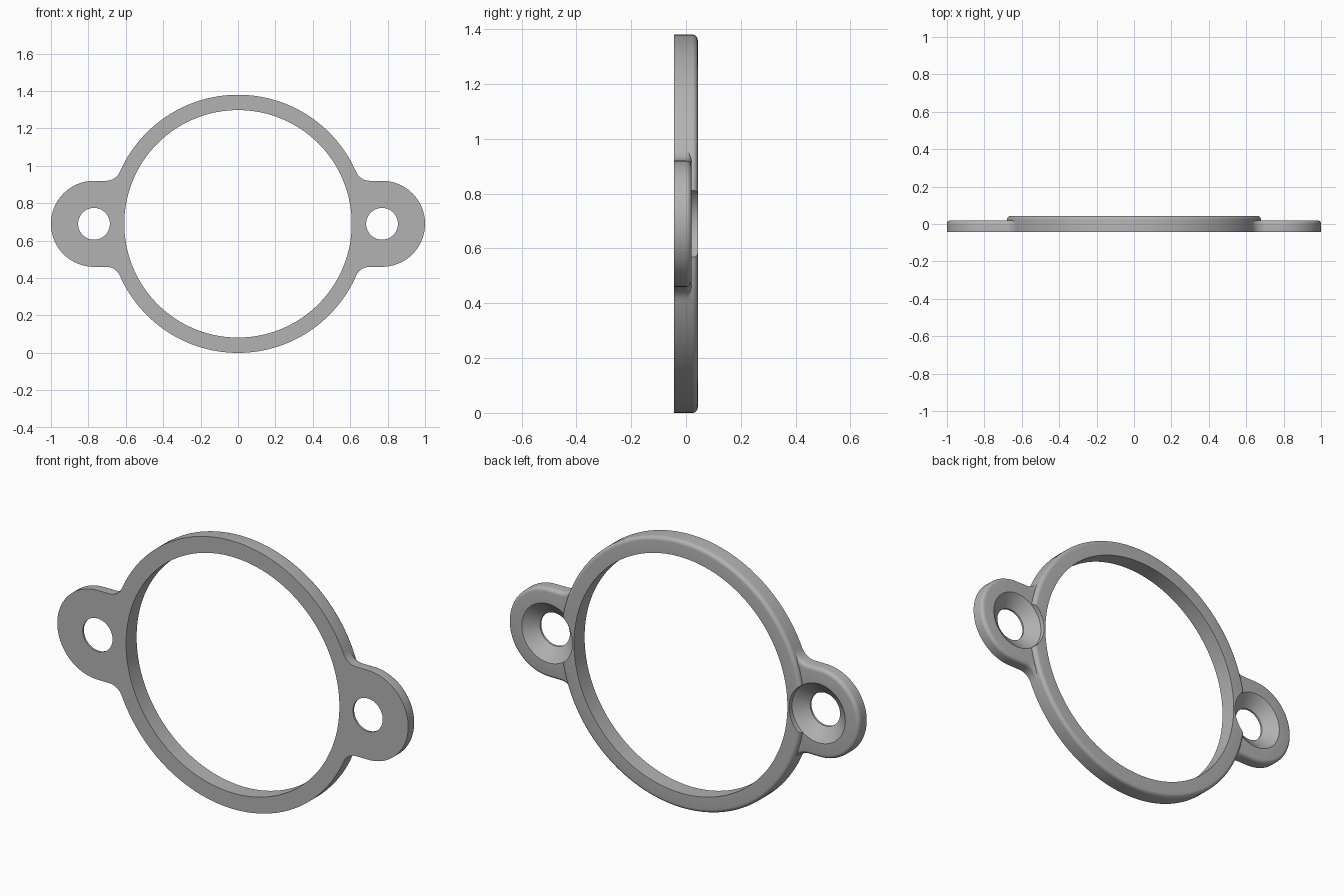
import bpy, bmesh, math
from mathutils import Vector

if "Cube" in bpy.data.objects:
    bpy.data.objects.remove(bpy.data.objects["Cube"], do_unlink=True)

CZ = 0.69                     # height of the ring centre
R_OUT, R_IN = 0.69, 0.608
FRONT, BACK, EAR_BACK = -0.043, 0.043, 0.02
EAR_X, EAR_R, FILLET = 0.77, 0.23, 0.08
ROUND = 0.02

grey = bpy.data.materials.new("plain grey")
grey.use_nodes = True
colour = (0.45, 0.45, 0.45, 1)
grey.diffuse_color = colour
grey.node_tree.nodes["Principled BSDF"].inputs["Base Color"].default_value = colour


def make_object(name, bm):
    bmesh.ops.recalc_face_normals(bm, faces=bm.faces)
    mesh = bpy.data.meshes.new(name)
    bm.to_mesh(mesh)
    bm.free()
    mesh.materials.append(grey)
    obj = bpy.data.objects.new(name, mesh)
    bpy.context.collection.objects.link(obj)
    return obj


def lathe(name, profile, cx, steps):
    """Closed loop of (radius, y) turned about the y axis through (cx, CZ)."""
    bm = bmesh.new()
    rings = []
    for i in range(steps):
        a = math.tau * i / steps
        rings.append([bm.verts.new((cx + r * math.cos(a), y, CZ + r * math.sin(a)))
                      for r, y in profile])
    n = len(profile)
    for i in range(steps):
        p, q = rings[i], rings[(i + 1) % steps]
        for j in range(n):
            k = (j + 1) % n
            bm.faces.new((p[j], p[k], q[k], q[j]))
    bmesh.ops.remove_doubles(bm, verts=bm.verts, dist=1e-6)
    return make_object(name, bm)


def arc(cx, cz, r, start, end, steps):
    return [(cx + r * math.cos(start + (end - start) * i / steps),
             cz + r * math.sin(start + (end - start) * i / steps))
            for i in range(steps + 1)]


def make_ear(name, side):
    # Outline: end arc, fillet into the ring, then back along the ring's middle
    fz = EAR_R + FILLET
    fx = math.sqrt((R_OUT + FILLET) ** 2 - fz ** 2)
    lean = math.atan2(fz, fx)
    upper = arc(EAR_X, 0, EAR_R, 0, math.pi / 2, 24)
    upper += arc(fx, fz, FILLET, -math.pi / 2, lean - math.pi, 12)
    inner = arc(0, 0, 0.65, lean, -lean, 24)
    lower = [(x, -z) for x, z in reversed(upper)][:-1]
    outline = upper + inner + lower
    bm = bmesh.new()
    face = bm.faces.new([bm.verts.new((side * x, FRONT, CZ + z)) for x, z in outline])
    moved = bmesh.ops.extrude_face_region(bm, geom=[face])["geom"]
    verts = [v for v in moved if isinstance(v, bmesh.types.BMVert)]
    bmesh.ops.translate(bm, verts=verts, vec=(0, EAR_BACK - FRONT, 0))
    centre = Vector((0, EAR_BACK, CZ))
    rim = [e for e in bm.edges
           if all(abs(v.co.y - EAR_BACK) < 1e-4 and (v.co - centre).length > R_OUT - 0.001
                  for v in e.verts)]
    bmesh.ops.bevel(bm, geom=rim, offset=ROUND, segments=5, profile=0.5,
                    affect='EDGES', clamp_overlap=True)
    return make_object(name, bm)


def combine(target, tool, operation):
    mod = target.modifiers.new("join", 'BOOLEAN')
    mod.operation, mod.object, mod.solver = operation, tool, 'EXACT'
    graph = bpy.context.evaluated_depsgraph_get()
    mesh = bpy.data.meshes.new_from_object(target.evaluated_get(graph))
    target.modifiers.clear()
    target.data = mesh
    bpy.data.objects.remove(tool, do_unlink=True)


# Ring with a rounded outer back edge
rounded = arc(R_OUT - ROUND, BACK - ROUND, ROUND, 0, math.pi / 2, 6)
body = lathe("mounting_ring", [(R_IN, FRONT), (R_OUT, FRONT)] + rounded + [(R_IN, BACK)], 0, 160)

# Ears, each with a countersunk screw hole that also bites into the ring
for label, side in (("left", 1), ("right", -1)):
    combine(body, make_ear(label + "_ear", side), 'UNION')
for label, side in (("left", 1), ("right", -1)):
    sink = [(0, -0.1), (0.085, -0.1), (0.085, -0.033), (0.152, EAR_BACK),
            (0.156, 0.1), (0, 0.1)]
    combine(body, lathe(label + "_countersink", sink, side * EAR_X, 64), 'DIFFERENCE')

bpy.context.view_layer.objects.active = body
body.select_set(True)
bpy.ops.object.shade_smooth_by_angle(angle=math.radians(30))
